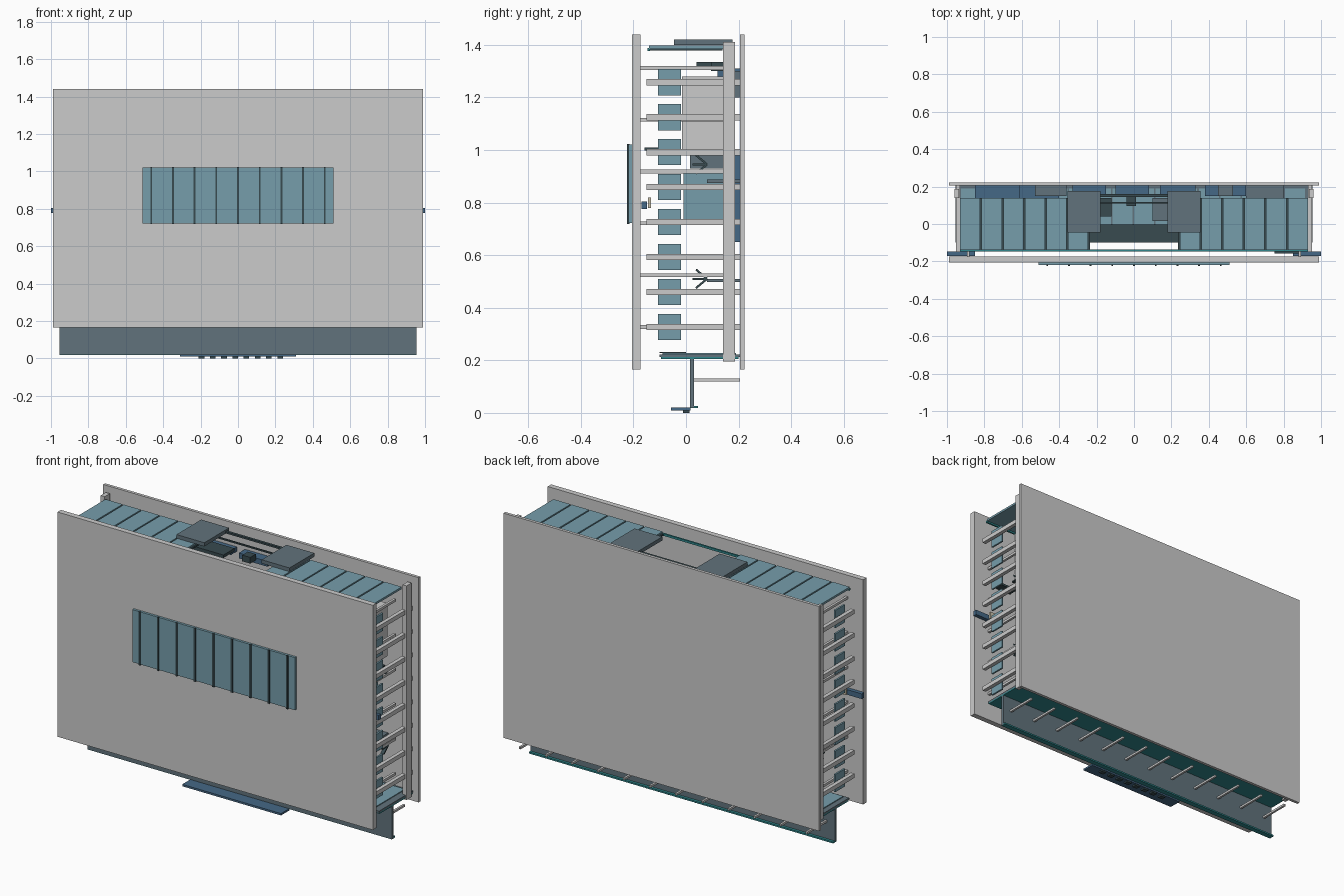
import bpy, bmesh, math


def mat(name, r, g, b):
    m = bpy.data.materials.new(name)
    m.diffuse_color = (r, g, b, 1)
    return m


BLUE = mat("pale_blue", 0.18, 0.34, 0.41)
SLATE = mat("slate", 0.12, 0.17, 0.2)
NAVY = mat("navy", 0.06, 0.14, 0.24)
TEAL = mat("teal", 0.03, 0.25, 0.27)
DARK = mat("dark", 0.04, 0.07, 0.08)
CREAM = mat("cream", 0.6, 0.55, 0.42)


def boxes(name, spans, material=None):
    """One object from a list of (x0, x1, y0, y1, z0, z1) boxes."""
    bm = bmesh.new()
    for x0, x1, y0, y1, z0, z1 in spans:
        v = bmesh.ops.create_cube(bm, size=1)["verts"]
        bmesh.ops.scale(bm, vec=(x1 - x0, y1 - y0, z1 - z0), verts=v)
        bmesh.ops.translate(bm, vec=((x0 + x1) / 2, (y0 + y1) / 2, (z0 + z1) / 2), verts=v)
    me = bpy.data.meshes.new(name)
    bm.to_mesh(me)
    bm.free()
    ob = bpy.data.objects.new(name, me)
    bpy.context.collection.objects.link(ob)
    if material:
        me.materials.append(material)
    return ob


def mirrored(spans):
    return spans + [(-b, -a, *rest) for a, b, *rest in spans]


# Large outer panels
boxes("front_panel", [(-.99, .99, -.205, -.174, .165, 1.44)])
boxes("back_panel", [(-.99, .99, .205, .222, .165, 1.44)])

# Segmented window on the front, with thin mullions
boxes("front_window", [(-.51, .51, -.219, -.205, .722, 1.02)], BLUE)
boxes("window_mullions", [(i * .116 - .005, i * .116 + .005, -.224, -.215, .718, 1.022)
                          for i in range(-4, 5)], DARK)

# Side frames: posts, fins and plates
levels = [.327 + i * .133 for i in range(8)]
boxes("side_posts", mirrored([(.935, .96, .14, .186, .195, 1.41)]))
boxes("side_fins", mirrored([(.93, .952, -.15, .205, z - .012, z + .012) for z in levels]))
boxes("side_plates", mirrored([(.915, .925, -.106, -.019, z - .05, z + .05) for z in levels]), BLUE)
boxes("spacer_rods", mirrored([(.88, .894, -.174, .14, z - .007, z + .007)
                               for z in [.327 + i * .197 for i in range(6)]]))

# Roof tiles either side of the central opening, on a front rail
roof = [(.93 - (i + 1) * .1155 + .008, .93 - i * .1155, -.14, .14, 1.385, 1.397) for i in range(6)]
boxes("roof_tiles", mirrored(roof), BLUE)
boxes("roof_seams", mirrored([(a - .009, a + .001, -.138, .138, 1.379, 1.388)
                              for a, *_ in roof]), DARK)
boxes("roof_front_rail", [(-.93, .93, -.146, -.136, 1.376, 1.388)], TEAL)
boxes("roof_blocks", mirrored([(.18, .355, -.045, .177, 1.4, 1.421)]), SLATE)
boxes("roof_link_rails", [(-.18, .18, .145, .16, 1.402, 1.412),
                          (-.24, .24, .11, .118, 1.38, 1.388)], DARK)
boxes("upper_boxes", [(-.3, -.12, .04, .14, 1.318, 1.335),
                      (-.04, .01, .095, .145, 1.3, 1.335)], DARK)

# Floor tray with tiles
boxes("floor_tray", [(-.955, .955, -.1, .205, .212, .222)], SLATE)
boxes("floor_tiles", [(-.924 + i * .1155, -.817 + i * .1155, -.09, .19, .222, .227)
                      for i in range(16)], BLUE)
boxes("floor_dark_centre", [(-.24, .24, -.1, 0, .227, .231)], DARK)
boxes("floor_edge", [(-.955, .955, -.095, .2, .205, .212)], TEAL)

# Skirt, support rods and foot
boxes("skirt", [(-.955, .955, .015, .03, .02, .212)], SLATE)
boxes("skirt_lip", [(-.955, .955, .015, .045, .018, .027)], TEAL)
boxes("skirt_rods", [(x - .006, x + .006, .03, .205, .119, .131)
                     for x in [-.9 + i * 1.8 / 11 for i in range(12)]])
boxes("foot_plate", [(-.31, .31, -.057, .017, .009, .02)], NAVY)
boxes("foot_pads", [(-.21 + i * .06, -.18 + i * .06, -.012, .014, 0, .009)
                    for i in range(8)], DARK)

# Side connectors poking past the front panel
boxes("side_connectors", mirrored([(.85, 1.0, -.17, -.148, .776, .805)]), NAVY)
boxes("connector_tabs", mirrored([(.87, .91, -.145, -.134, .78, .82)]), CREAM)
boxes("upper_clip", [(.75, .88, -.158, -.106, .998, 1.01)], DARK)

# Components hung on the inside of the back panel
boxes("rear_modules", [(-.85, -.61, .12, .205, 1.28, 1.31), (-.33, -.15, .15, .205, 1.285, 1.31),
                       (-.1, .08, .15, .205, 1.28, 1.31), (.14, .33, .15, .205, 1.285, 1.31),
                       (.38, .6, .15, .205, .65, 1.0), (-.7, -.4, .12, .205, .73, .92)], NAVY)
boxes("rear_dark_modules", [(-.53, -.36, .15, .205, 1.2, 1.3), (.45, .53, .15, .205, 1.2, 1.3),
                            (.1, .3, .015, .14, .93, .98), (.6, .8, .08, .205, .875, .887),
                            (.6, .8, .08, .205, .497, .509)], SLATE)
boxes("inner_cabinet", [(.62, .84, -.015, .14, .98, 1.28)])
boxes("inner_blue_cabinet", [(.5, .78, -.01, .14, .73, .92)], BLUE)

# Small splayed brackets inside each side
for z in (.51, .945):
    for s in (-1, 1):
        for k, a in enumerate((-40, 0, 40)):
            ob = boxes("splayed_bracket", [(-.01, .01, -.055, 0, -.004, .004)], DARK)
            ob.location = (s * .88, .08, z)
            ob.rotation_euler = (math.radians(a), 0, 0)
